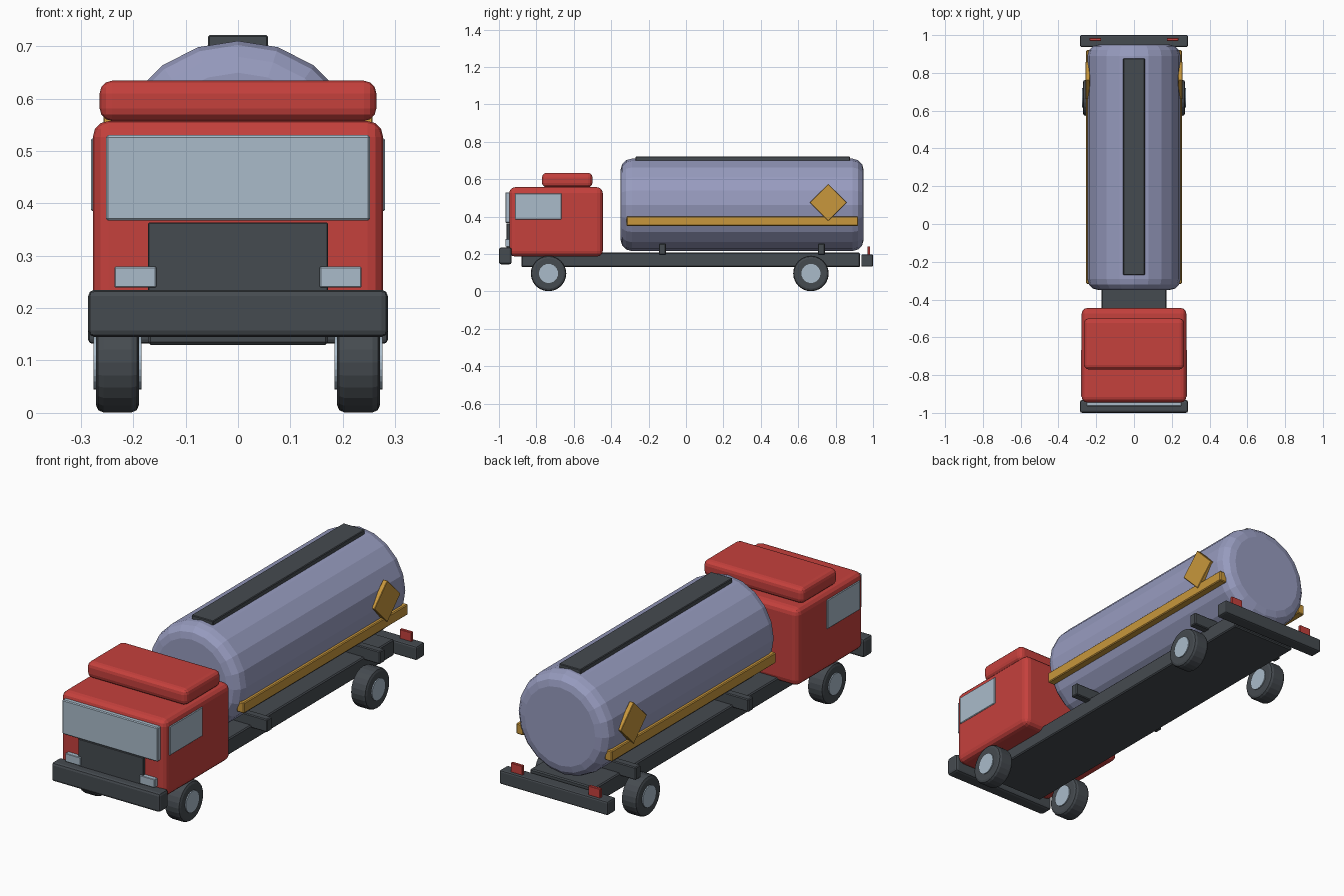
import bpy, bmesh, math
from mathutils import Matrix

if "Cube" in bpy.data.objects:
    bpy.data.objects.remove(bpy.data.objects["Cube"])


def mat(name, rgb):
    m = bpy.data.materials.new(name)
    m.diffuse_color = (*rgb, 1)
    m.use_nodes = True
    m.node_tree.nodes["Principled BSDF"].inputs["Base Color"].default_value = m.diffuse_color
    return m


RED = mat("cab red", (0.56, 0.052, 0.046))
TANK = mat("tank grey blue", (0.31, 0.33, 0.52))
DARK = mat("dark grey", (0.06, 0.07, 0.08))
GOLD = mat("hazard gold", (0.58, 0.31, 0.045))
PALE = mat("pale glass", (0.40, 0.50, 0.59))


def finish(name, bm, material):
    me = bpy.data.meshes.new(name)
    bmesh.ops.recalc_face_normals(bm, faces=bm.faces)
    bm.to_mesh(me)
    bm.free()
    me.materials.append(material)
    ob = bpy.data.objects.new(name, me)
    bpy.context.collection.objects.link(ob)
    return ob


def box(name, x, y, z, material, bevel=0.004, seg=1, turn=0):
    """Bevelled box from (min, max) ranges, optionally turned about x."""
    bm = bmesh.new()
    bmesh.ops.create_cube(bm, size=1)
    bmesh.ops.scale(bm, vec=(x[1] - x[0], y[1] - y[0], z[1] - z[0]), verts=bm.verts)
    if bevel:
        bmesh.ops.bevel(bm, geom=bm.edges[:], offset=bevel, segments=seg,
                        profile=0.5, affect='EDGES')
    bmesh.ops.rotate(bm, cent=(0, 0, 0), matrix=Matrix.Rotation(turn, 3, 'X'), verts=bm.verts)
    bmesh.ops.translate(bm, vec=(sum(x) / 2, sum(y) / 2, sum(z) / 2), verts=bm.verts)
    return finish(name, bm, material)


def pair(name, x, y, z, material, **kw):
    """The same box on both sides."""
    box("right_" + name, x, y, z, material, **kw)
    box("left_" + name, (-x[1], -x[0]), y, z, material, **kw)


def cylinder(name, axis, centre, r, length, sides, material, bevel=0, seg=2):
    """Cylinder along X or Y with rounded rims."""
    bm = bmesh.new()
    bmesh.ops.create_cone(bm, cap_ends=True, segments=sides, radius1=r, radius2=r, depth=length)
    if bevel:
        rims = [e for e in bm.edges if abs(e.verts[0].co.z - e.verts[1].co.z) < 1e-5]
        bmesh.ops.bevel(bm, geom=rims, offset=bevel, segments=seg, profile=0.5, affect='EDGES')
    rot = Matrix.Rotation(math.pi / 2, 3, 'Y' if axis == 'X' else 'X')
    bmesh.ops.rotate(bm, cent=(0, 0, 0), matrix=rot, verts=bm.verts)
    bmesh.ops.translate(bm, vec=centre, verts=bm.verts)
    return finish(name, bm, material)


# Chassis and bumpers
box("chassis", (-0.172, 0.172), (-0.88, 0.93), (0.13, 0.208), DARK, bevel=0.005)
box("front_bumper", (-0.286, 0.286), (-1.0, -0.932), (0.145, 0.235), DARK, bevel=0.012, seg=2)
box("rear_bumper", (-0.286, 0.286), (0.937, 1.0), (0.132, 0.198), DARK, bevel=0.008, seg=2)
pair("tail_light", (0.174, 0.236), (0.97, 0.985), (0.19, 0.241), RED, bevel=0.002)

# Cab
box("cab", (-0.277, 0.277), (-0.945, -0.445), (0.187, 0.557), RED, bevel=0.03, seg=3)
box("roof_deflector", (-0.264, 0.264), (-0.77, -0.50), (0.557, 0.634), RED, bevel=0.024, seg=3)
box("windshield", (-0.252, 0.252), (-0.966, -0.94), (0.367, 0.53), PALE)
box("grille", (-0.172, 0.172), (-0.96, -0.94), (0.20, 0.363), DARK, bevel=0.002)
pair("headlight", (0.156, 0.236), (-0.966, -0.935), (0.239, 0.279), PALE, bevel=0.002)
pair("side_window", (0.27, 0.281), (-0.915, -0.665), (0.385, 0.524), PALE, bevel=0.003)

# Tank with walkway, saddles, side rails and hazard diamonds
cylinder("tank", 'Y', (0, 0.30, 0.463), 0.247, 1.30, 20, TANK, bevel=0.06, seg=3)
box("tank_walkway", (-0.057, 0.057), (-0.27, 0.877), (0.69, 0.721), DARK, bevel=0.003)
for label, y in (("front", -0.126), ("rear", 0.724)):
    box(label + "_saddle", (-0.255, 0.255), (y - 0.019, y + 0.019), (0.195, 0.256), DARK)
pair("side_rail", (0.215, 0.253), (-0.317, 0.92), (0.35, 0.401), GOLD)
pair("hazard_diamond", (0.234, 0.257), (0.69, 0.83), (0.406, 0.546), GOLD,
     bevel=0.002, turn=math.pi / 4)

# Wheels
for label, y in (("front", -0.735), ("rear", 0.668)):
    for side, s in (("left", -1), ("right", 1)):
        c = (s * 0.23, y, 0.096)
        cylinder(f"{label}_{side}_tyre", 'X', c, 0.095, 0.082, 24, DARK, bevel=0.014)
        cylinder(f"{label}_{side}_hub", 'X', c, 0.051, 0.092, 24, PALE)
